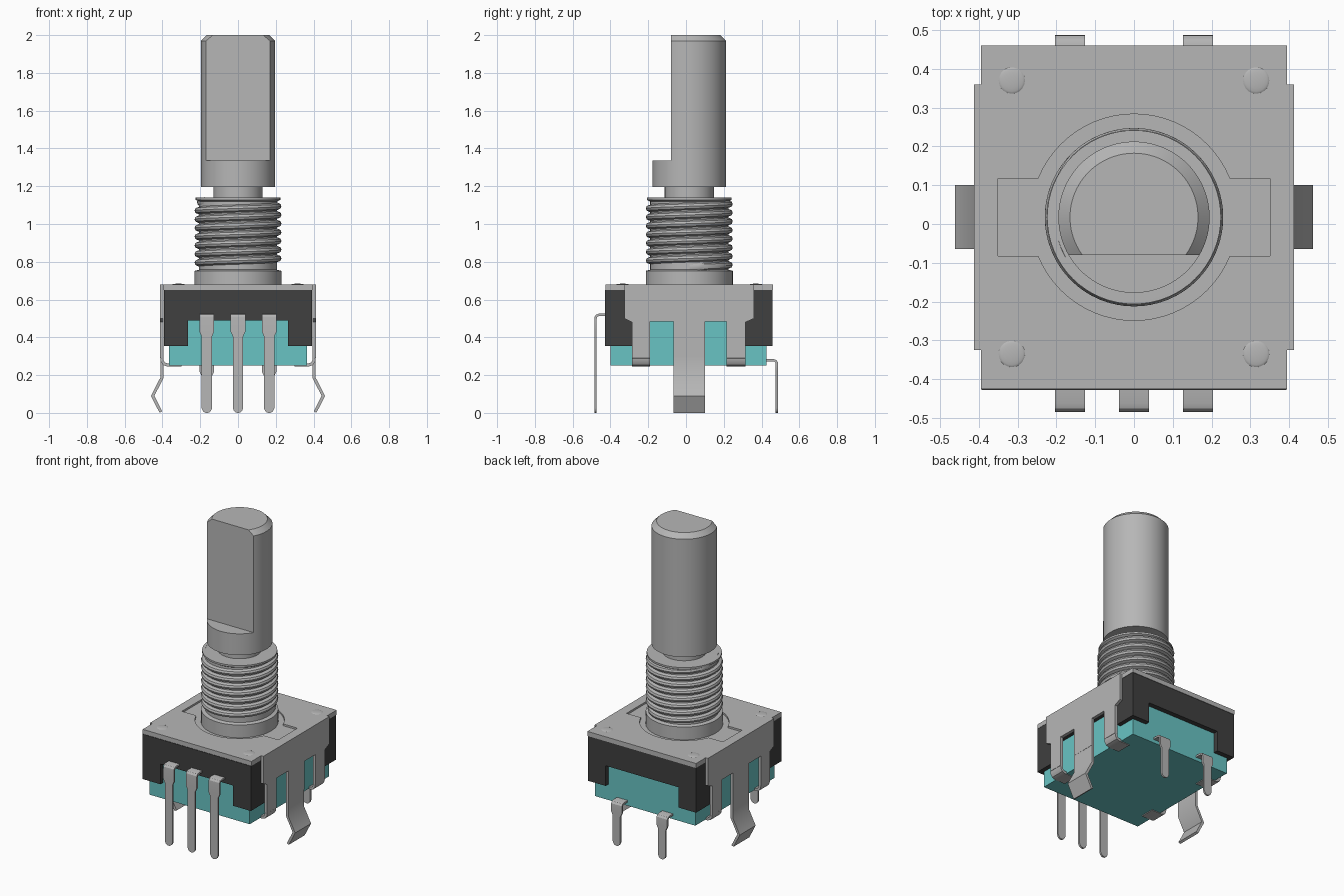
import bpy, bmesh, math
from mathutils import Vector

if "Cube" in bpy.data.objects:
    bpy.data.objects.remove(bpy.data.objects["Cube"], do_unlink=True)

CY = 0.0175  # y of the shaft axis


def material(name, rgb):
    m = bpy.data.materials.new(name)
    m.use_nodes = True
    m.diffuse_color = (*rgb, 1)
    bsdf = m.node_tree.nodes["Principled BSDF"]
    bsdf.inputs["Base Color"].default_value = (*rgb, 1)
    bsdf.inputs["Roughness"].default_value = 0.5
    return m


METAL = material("grey metal", (0.47, 0.47, 0.47))
BLACK = material("black plastic", (0.05, 0.05, 0.05))
TEAL = material("teal plastic", (0.14, 0.55, 0.55))


def finish(name, bm, mat, smooth=True):
    bmesh.ops.recalc_face_normals(bm, faces=bm.faces)
    me = bpy.data.meshes.new(name)
    bm.to_mesh(me)
    bm.free()
    me.materials.append(mat)
    ob = bpy.data.objects.new(name, me)
    bpy.context.collection.objects.link(ob)
    if smooth:
        bpy.ops.object.select_all(action='DESELECT')
        ob.select_set(True)
        bpy.context.view_layer.objects.active = ob
        bpy.ops.object.shade_smooth_by_angle(angle=math.radians(30))
    return ob


def add_prism(bm, outline, to3d, a, b):
    """Extrude a 2D outline between depths a and b."""
    lo = [bm.verts.new(to3d(p, a)) for p in outline]
    hi = [bm.verts.new(to3d(p, b)) for p in outline]
    bm.faces.new(lo)
    bm.faces.new(hi)
    n = len(outline)
    for i in range(n):
        j = (i + 1) % n
        bm.faces.new((lo[i], lo[j], hi[j], hi[i]))


def up(p, d):
    return (p[0], p[1], d)


def add_box(bm, x0, x1, y0, y1, z0, z1):
    add_prism(bm, [(x0, y0), (x1, y0), (x1, y1), (x0, y1)], up, z0, z1)


def lathe(profile, seg=64):
    """Closed solid turned about the shaft axis from (radius, z) points."""
    bm = bmesh.new()
    rings = []
    for r, z in profile:
        rings.append([bm.verts.new((r * math.cos(2 * math.pi * i / seg),
                                    CY + r * math.sin(2 * math.pi * i / seg), z))
                      for i in range(seg)])
    bm.faces.new(rings[0])
    bm.faces.new(rings[-1])
    for a, b in zip(rings, rings[1:]):
        for i in range(seg):
            j = (i + 1) % seg
            bm.faces.new((a[i], a[j], b[j], b[i]))
    return bm


def strip(name, path, thick, to3d):
    """Bent sheet-metal strip; path holds (out, z, half_width)."""
    bm = bmesh.new()
    pts = [Vector(p[:2]) for p in path]
    rows = []
    for i, p in enumerate(pts):
        d0 = (p - pts[i - 1]).normalized() if i else (pts[1] - p).normalized()
        d1 = (pts[i + 1] - p).normalized() if i < len(pts) - 1 else d0
        t = (d0 + d1).normalized()
        off = Vector((-t.y, t.x)) * thick / 2 / max(0.5, t.dot(d1))
        w = path[i][2]
        rows.append([bm.verts.new(to3d(q.x, s, q.y)) for q, s in
                     ((p + off, -w), (p + off, w), (p - off, w), (p - off, -w))])
    for a, b in zip(rows, rows[1:]):
        for i in range(4):
            j = (i + 1) % 4
            bm.faces.new((a[i], a[j], b[j], b[i]))
    bm.faces.new(rows[0])
    bm.faces.new(rows[-1])
    return finish(name, bm, METAL)


# Teal base block
bm = bmesh.new()
add_box(bm, -0.365, 0.365, -0.40, 0.425, 0.25, 0.52)
finish("base_block", bm, TEAL, False)

# Black housing: upper slab with four corner legs
bm = bmesh.new()
add_box(bm, -0.393, 0.393, -0.428, 0.457, 0.488, 0.65)
for x0, x1 in ((-0.393, -0.265), (0.265, 0.393)):
    for y0, y1 in ((-0.428, -0.28), (0.31, 0.457)):
        add_box(bm, x0, x1, y0, y1, 0.355, 0.488)
finish("housing", bm, BLACK, False)

# Metal cover plate with a shallow keyed recess around the bushing
bm = bmesh.new()
add_box(bm, -0.395, 0.395, -0.425, 0.46, 0.65, 0.68)
plate = finish("cover_plate", bm, METAL, False)
R, H = 0.266, 0.1
a0 = math.asin(H / R)
arc = [a0 + (math.pi - 2 * a0) * i / 24 for i in range(25)]
key = [(0.35, CY + H)] + [(R * math.cos(a), CY + R * math.sin(a)) for a in arc]
key += [(-0.35, CY + H), (-0.35, CY - H)]
key += [(-R * math.cos(a), CY - R * math.sin(a)) for a in arc] + [(0.35, CY - H)]
bm = bmesh.new()
add_prism(bm, key, up, 0.668, 0.75)
cutter = finish("recess_cutter", bm, METAL, False)
cutter.hide_render = True
mod = plate.modifiers.new("recess", 'BOOLEAN')
mod.operation = 'DIFFERENCE'
mod.solver = 'EXACT'
mod.object = cutter
bpy.ops.object.select_all(action='DESELECT')
plate.select_set(True)
bpy.context.view_layer.objects.active = plate
bpy.ops.object.modifier_apply(modifier="recess")
bpy.data.objects.remove(cutter, do_unlink=True)

# Low dimples near the plate corners
bm = bmesh.new()
for x in (-0.315, 0.315):
    for y in (-0.335, 0.37):
        res = bmesh.ops.create_uvsphere(bm, u_segments=20, v_segments=10, radius=0.035)
        for v in res["verts"]:
            v.co = (v.co.x + x, v.co.y + y, v.co.z * 0.15 + 0.679)
finish("plate_dimples", bm, METAL)

# Side walls, clinch tabs and mounting clips, mirrored left and right
half_wall = [(-0.325, 0.68), (0.36, 0.68), (0.36, 0.50), (0.315, 0.48),
             (0.315, 0.29), (0.215, 0.29), (0.215, 0.485), (0.10, 0.485),
             (0.10, 0.30), (-0.065, 0.30), (-0.065, 0.485), (-0.19, 0.485),
             (-0.19, 0.29), (-0.285, 0.29), (-0.285, 0.48), (-0.325, 0.50)]
for side, s in (("left", 1), ("right", -1)):
    bm = bmesh.new()
    add_prism(bm, half_wall, lambda p, d: (s * d, p[0], p[1]), 0.394, 0.412)
    finish(side + "_wall", bm, METAL, False)
    for where, yc, w in (("front", -0.2375, 0.0475), ("back", 0.265, 0.05)):
        strip(f"{side}_{where}_clinch_tab",
              [(0.403, 0.29, w), (0.401, 0.274, w), (0.392, 0.26, w),
               (0.375, 0.254, w), (0.30, 0.253, w)], 0.016,
              lambda u, v, z: (s * u, yc + v, z))
    w = 0.0825
    strip(side + "_mounting_clip",
          [(0.403, 0.30, w), (0.403, 0.185, w), (0.452, 0.09, w), (0.408, 0.004, w)],
          0.016, lambda u, v, z: (s * u, CY + v, z))


# Contact pins: bent shoulder, narrow leg, rounded tip
def pin(name, x, s, root, out, top, shoulder):
    W, N = 0.039, 0.0275
    z = top - 0.006
    path = [(root, z, W), (out - 0.024, z, W), (out - 0.013, z - 0.004, W),
            (out - 0.007, z - 0.012, W), (out - 0.006, z - 0.024, W),
            (out - 0.006, shoulder, W), (out - 0.006, shoulder - 0.025, N),
            (out - 0.006, 0.025, N), (out - 0.006, 0.01, 0.021),
            (out - 0.006, 0.003, 0.013), (out - 0.006, 0.0, 0.004)]
    strip(name, path, 0.012, lambda u, v, zz: (x + v, s * u, zz))


for i, x in enumerate((-0.165, 0.0, 0.165)):
    pin(f"front_pin_{i + 1}", x, -1, 0.38, 0.485, 0.525, 0.43)
for i, x in enumerate((-0.165, 0.165)):
    pin(f"back_pin_{i + 1}", x, 1, 0.40, 0.487, 0.285, 0.22)

# Bushing: plain collar and core
finish("bushing", lathe([(0.23, 0.66), (0.23, 0.752), (0.207, 0.758),
                         (0.207, 1.125), (0.207, 1.14)]), METAL)

# Helical thread that tapers out at both ends
bm = bmesh.new()
seg, turns, pitch = 48, 7.6, 0.046
total = int(seg * turns)
rows = []
for i in range(total + 1):
    a = 2 * math.pi * i / seg
    k = min(1.0, i / 10, (total - i) / 10)
    z = 0.772 + pitch * i / seg
    rows.append([bm.verts.new((r * math.cos(a), CY + r * math.sin(a), z + dz * pitch))
                 for r, dz in ((0.204, -0.46), (0.207 + 0.018 * k, -0.27),
                               (0.207 + 0.023 * k, 0.0),
                               (0.207 + 0.018 * k, 0.27), (0.204, 0.46))])
for p, q in zip(rows, rows[1:]):
    for j in range(5):
        m = (j + 1) % 5
        bm.faces.new((p[j], p[m], q[m], q[j]))
bm.faces.new(rows[0])
bm.faces.new(rows[-1])
finish("bushing_thread", bm, METAL)

# Bushing top lip
finish("bushing_lip", lathe([(0.207, 1.118), (0.224, 1.128), (0.224, 1.14),
                             (0.15, 1.141)]), METAL)

# Shaft: neck, round foot, and chamfered D-shaped upper part
finish("shaft_neck", lathe([(0.13, 1.10), (0.13, 1.20)]), METAL)
finish("shaft_foot", lathe([(0.195, 1.195), (0.195, 1.335)], 96), METAL)
bm = lathe([(0.195, 1.335), (0.195, 1.97), (0.165, 2.0)], 96)
cut = bmesh.ops.bisect_plane(bm, geom=bm.verts[:] + bm.edges[:] + bm.faces[:],
                             plane_co=(0, -0.08, 0), plane_no=(0, -1, 0),
                             clear_outer=True)
edges = [e for e in cut["geom_cut"] if isinstance(e, bmesh.types.BMEdge)]
bmesh.ops.holes_fill(bm, edges=edges, sides=0)
finish("shaft_flat", bm, METAL)
